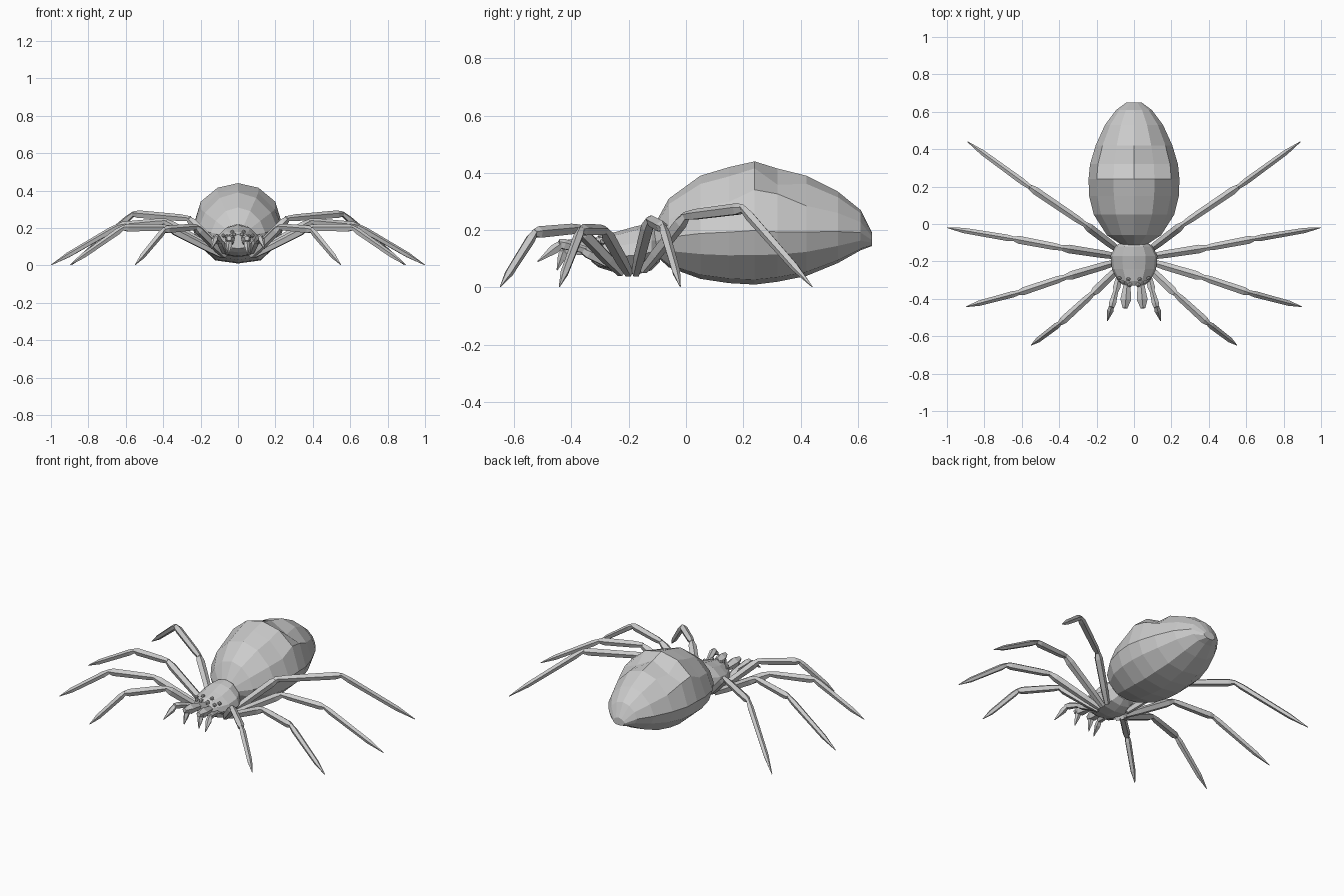
import bpy, bmesh, math
from mathutils import Vector

if "Cube" in bpy.data.objects:
    bpy.data.objects.remove(bpy.data.objects["Cube"])


def finish(bm, name, mirror=False):
    bmesh.ops.recalc_face_normals(bm, faces=bm.faces)
    me = bpy.data.meshes.new(name)
    bm.to_mesh(me)
    bm.free()
    ob = bpy.data.objects.new(name, me)
    bpy.context.collection.objects.link(ob)
    if mirror:
        ob.modifiers.new("Mirror", 'MIRROR')
    return ob


def skin(bm, rings):
    """Bridge consecutive rings of points and cap both ends."""
    vs = [[bm.verts.new(p) for p in r] for r in rings]
    n = len(vs[0])
    for a, b in zip(vs, vs[1:]):
        for i in range(n):
            j = (i + 1) % n
            bm.faces.new((a[i], a[j], b[j], b[i]))
    bm.faces.new(vs[0][::-1])
    bm.faces.new(vs[-1])


def body(name, section, stations, tweak=None):
    """Loft a half section (x, height fraction) along y; stations: y, half width, bottom, top."""
    bm = bmesh.new()
    loop = section + [(-x, h) for x, h in section[-2:0:-1]]
    rings = []
    for k, (y, w, lo, hi) in enumerate(stations):
        ring = [Vector((x * w, y, lo + h * (hi - lo))) for x, h in loop]
        if tweak:
            tweak(k, ring)
        rings.append(ring)
    skin(bm, rings)
    return finish(bm, name)


def segment(bm, a, b, profile, sides=5):
    """Tapered limb segment; profile: (fraction along, radius)."""
    a, b = Vector(a), Vector(b)
    d = (b - a).normalized()
    u = d.cross(Vector((0, 0, 1))).normalized()
    v = u.cross(d)
    rings = []
    for t, r in profile:
        c = a.lerp(b, t)
        rings.append([c + r * (math.cos(s) * v + math.sin(s) * u)
                      for s in (math.tau * i / sides for i in range(sides))])
    skin(bm, rings)


# Abdomen, with two dimples and low shoulder bumps on its back
def dimples(k, ring):
    n = len(ring)
    for i in (1, n - 1):
        if k == 5:
            ring[i].z -= 0.025
        if k == 4:
            ring[i].z += 0.01
    for i in (2, n - 2):
        if k in (4, 5):
            ring[i].z += 0.03


body("abdomen",
     [(0, 1), (0.45, 0.92), (0.82, 0.70), (1, 0.44), (0.88, 0.24), (0.5, 0.04), (0, 0)],
     [(-0.115, 0.06, 0.12, 0.21), (-0.06, 0.145, 0.07, 0.31), (0.05, 0.215, 0.03, 0.39),
      (0.15, 0.24, 0.015, 0.42), (0.24, 0.243, 0.01, 0.44), (0.32, 0.235, 0.02, 0.415),
      (0.42, 0.205, 0.04, 0.39), (0.53, 0.155, 0.085, 0.335), (0.61, 0.095, 0.13, 0.27),
      (0.65, 0.04, 0.145, 0.19)], dimples)

# Head and thorax
body("head_thorax",
     [(0, 1), (0.5, 0.92), (0.9, 0.65), (1, 0.4), (0.6, 0.06), (0, 0)],
     [(-0.33, 0.05, 0.09, 0.165), (-0.305, 0.085, 0.07, 0.18), (-0.24, 0.118, 0.05, 0.195),
      (-0.17, 0.125, 0.045, 0.215), (-0.12, 0.1, 0.06, 0.22), (-0.09, 0.06, 0.09, 0.205)])

# Eyes
bm = bmesh.new()
for p, r in (((0.022, -0.325, 0.165), 0.014), ((0.06, -0.312, 0.155), 0.012),
             ((0.03, -0.295, 0.18), 0.012), ((0.078, -0.29, 0.16), 0.012)):
    g = bmesh.ops.create_icosphere(bm, subdivisions=1, radius=r)
    bmesh.ops.translate(bm, verts=g["verts"], vec=p)
finish(bm, "eyes", True)

# Jaws with fangs
bm = bmesh.new()
segment(bm, (0.035, -0.30, 0.125), (0.048, -0.45, 0.145), [(0, 0.016), (0.7, 0.03), (1, 0.014)])
segment(bm, (0.046, -0.42, 0.14), (0.05, -0.45, 0.06), [(0, 0.02), (0.5, 0.014), (1, 0.002)])
finish(bm, "jaws", True)

# Feelers beside the jaws
bm = bmesh.new()
segment(bm, (0.075, -0.26, 0.075), (0.097, -0.36, 0.13), [(0, 0.014), (0.8, 0.021), (1, 0.015)])
segment(bm, (0.095, -0.35, 0.13), (0.12, -0.445, 0.155), [(0, 0.013), (0.8, 0.02), (1, 0.014)])
segment(bm, (0.117, -0.43, 0.155), (0.142, -0.518, 0.09), [(0, 0.012), (0.35, 0.018), (1, 0.002)])
finish(bm, "feelers", True)

# Legs: hip, knee, ankle, foot tip
LEGS = {
    "front_leg": ((0.07, -0.225, 0.05), (0.225, -0.375, 0.205), (0.395, -0.53, 0.19), (0.55, -0.648, 0.003)),
    "second_leg": ((0.08, -0.20, 0.05), (0.37, -0.285, 0.20), (0.615, -0.367, 0.20), (0.897, -0.442, 0.003)),
    "third_leg": ((0.08, -0.175, 0.05), (0.39, -0.127, 0.235), (0.64, -0.08, 0.21), (0.998, -0.02, 0.003)),
    "rear_leg": ((0.07, -0.15, 0.06), (0.265, 0.0, 0.25), (0.56, 0.2, 0.275), (0.89, 0.44, 0.003)),
}
for name, (hip, knee, ankle, tip) in LEGS.items():
    bm = bmesh.new()
    segment(bm, hip, knee, [(0, 0.016), (0.3, 0.022), (0.88, 0.024), (1, 0.015)])
    segment(bm, knee, ankle, [(-0.04, 0.014), (0.15, 0.02), (0.9, 0.022), (1, 0.014)])
    segment(bm, ankle, tip, [(-0.02, 0.012), (0.1, 0.018), (0.75, 0.015), (1, 0.002)])
    finish(bm, name, True)
